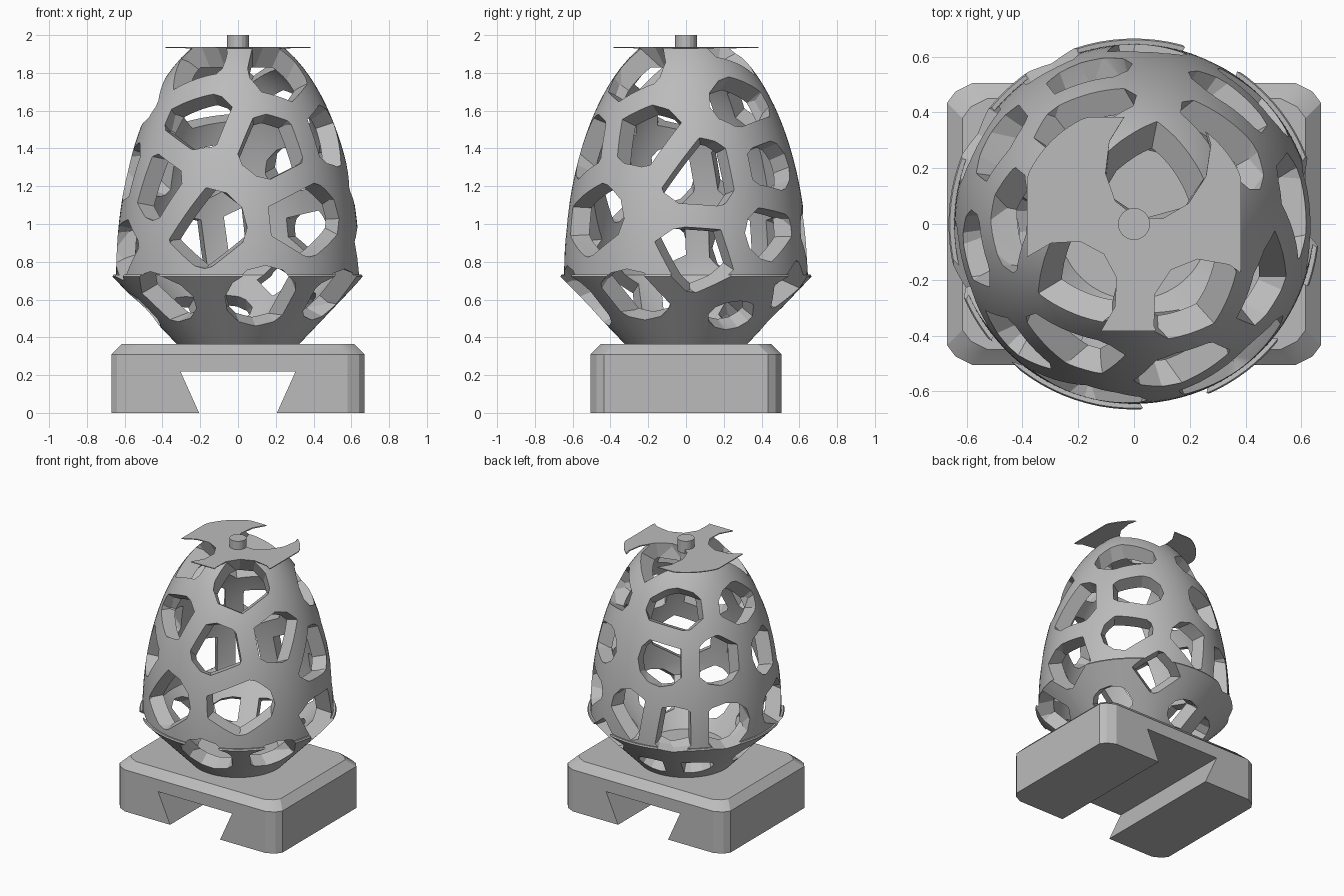
import bpy, bmesh, math
from mathutils import Vector, Matrix

if "Cube" in bpy.data.objects:
    bpy.data.objects.remove(bpy.data.objects["Cube"])

grey = bpy.data.materials.new("light_grey")
grey.diffuse_color = (0.5, 0.5, 0.5, 1)
grey.use_nodes = True
grey.node_tree.nodes["Principled BSDF"].inputs["Base Color"].default_value = grey.diffuse_color


def make(name, bm):
    bmesh.ops.recalc_face_normals(bm, faces=bm.faces)
    me = bpy.data.meshes.new(name)
    bm.to_mesh(me)
    bm.free()
    ob = bpy.data.objects.new(name, me)
    me.materials.append(grey)
    bpy.context.collection.objects.link(ob)
    return ob


def carve(ob, cutter):
    mod = ob.modifiers.new("cut", 'BOOLEAN')
    mod.operation, mod.solver, mod.object = 'DIFFERENCE', 'EXACT', cutter
    cutter.hide_render = True
    bpy.ops.object.select_all(action='DESELECT')
    bpy.context.view_layer.objects.active = ob
    ob.select_set(True)
    bpy.ops.object.modifier_apply(modifier=mod.name)
    bpy.data.objects.remove(cutter)
    bpy.ops.object.shade_smooth_by_angle(angle=math.radians(22))


def stack(bm, rings):
    """Skin a list of equal-length point rings and cap both ends."""
    loops = [[bm.verts.new(p) for p in r] for r in rings]
    for a, b in zip(loops, loops[1:]):
        for i in range(len(a)):
            j = (i + 1) % len(a)
            bm.faces.new((a[i], a[j], b[j], b[i]))
    bm.faces.new(loops[0][::-1])
    bm.faces.new(loops[-1])


def lathe(name, prof):
    """Spin an (r, z) profile about the z axis."""
    bm = bmesh.new()
    vs = [bm.verts.new((r, 0, z)) for r, z in prof]
    es = [bm.edges.new(p) for p in zip(vs, vs[1:])]
    bmesh.ops.spin(bm, geom=vs + es, cent=(0, 0, 0), axis=(0, 0, 1),
                   angle=math.tau, steps=96)
    bmesh.ops.remove_doubles(bm, verts=bm.verts, dist=1e-4)
    return make(name, bm)


# Base block: clipped corners, chamfered top, dovetail slot along y
def base_ring(z, inset):
    q = [(0.67, 0.435), (0.64, 0.475), (0.58, 0.505)]
    q = [(x - inset, y - inset) for x, y in q]
    half = q + [(-x, y) for x, y in q[::-1]]
    return [(x, y, z) for x, y in half + [(-x, -y) for x, y in half]]


bm = bmesh.new()
stack(bm, [base_ring(0, 0), base_ring(0.31, 0), base_ring(0.365, 0.055)])
base = make("base", bm)
bm = bmesh.new()
slot = [(-0.197, -0.02), (0.197, -0.02), (0.305, 0.22), (-0.305, 0.22)]
stack(bm, [[(x, y, z) for x, z in slot] for y in (-0.7, 0.7)])
carve(base, make("slot_cutter", bm))


# Hollow egg: cone below, ellipse above, thin flange on top
def radius(z):
    if z < 0.73:
        return 0.32 + (z - 0.365) * 0.92
    return 0.645 * math.sqrt(1 - ((z - 0.73) / 1.30) ** 2)


N = 24
outer = [(0, 0.36), (0.32, 0.36), (0.665, 0.722), (0.66, 0.732), (0.645, 0.73)]
outer += [(radius(z), z) for z in (0.73 + 1.2 * i / N for i in range(1, N + 1))]
outer += [(0.42, 1.932), (0.42, 1.938), (0, 1.938)]
inner = [(0, 0.45), (0.27, 0.45), (0.54, 0.73)]
inner += [(0.545 * math.sqrt(1 - (i / N * 0.93) ** 2), 0.73 + 1.18 * 0.93 * i / N)
          for i in range(1, N + 1)] + [(0, 0.73 + 1.18 * 0.93)]
egg = lathe("egg_shell", outer)
for v in egg.data.vertices:          # flange sides trimmed flat
    if v.co.z > 1.931:
        v.co.x = max(-0.384, min(0.384, v.co.x))
        v.co.y = max(-0.384, min(0.384, v.co.y))
carve(egg, lathe("cavity_cutter", inner))

# Openings: angle, height, half width, half height
holes = [
    (254, 0.98, .22, .21), (306, 1.03, .24, .20), (289, 1.41, .19, .18),
    (245, 1.55, .21, .16), (224, 1.20, .17, .18), (336, 1.47, .21, .17),
    (309, 1.81, .19, .19), (225, 1.86, .18, .18), (283, 0.61, .19, .19),
    (224, 0.61, .20, .16), (331, 0.62, .20, .16), (197, 0.86, .20, .18),
    (8, 1.27, .23, .19), (5, 0.81, .25, .18), (42, 1.65, .21, .15),
    (52, 1.31, .18, .14), (46, 0.95, .18, .15), (32, 0.52, .14, .10),
    (65, 0.67, .17, .14), (108, 1.33, .17, .17), (148, 1.33, .17, .17),
    (116, 1.67, .21, .14), (178, 1.65, .19, .14), (190, 1.28, .15, .17),
    (117, 0.87, .19, .16), (150, 0.87, .19, .16), (88, 0.92, .17, .18),
    (130, 0.50, .15, .09), (98, 0.50, .13, .10), (184, 0.55, .15, .12),
    (70, 1.93, .18, .22)]
STRUT = 0.125


def seed(a, z):
    a, r = math.radians(a), radius(z)
    return Vector((r * math.cos(a), r * math.sin(a), z))


# Each cutter is an elliptic prism trimmed midway to its neighbours
seeds = [seed(a, z) for a, z, w, h in holes]
cutters = bpy.data.meshes.new("cutters")
allbm = bmesh.new()
for p, (a, z, w, h) in zip(seeds, holes):
    lift = 1.5 if z > 1.9 else 0.6
    n = Vector((p.x, p.y, lift * (z - 1.0))).normalized()
    side = Vector((0, 0, 1)).cross(n).normalized()
    up = n.cross(side)
    bm = bmesh.new()
    bmesh.ops.create_cone(bm, cap_ends=True, segments=12, radius1=0.92,
                          radius2=1.12, depth=0.46)
    frame = Matrix((side * w, up * h, n)).transposed().to_4x4()
    bm.transform(Matrix.Translation(p) @ frame)
    for q in seeds:
        d = q - p
        if 0 < d.length < 0.9:
            d.normalize()
            cut = bmesh.ops.bisect_plane(
                bm, geom=bm.verts[:] + bm.edges[:] + bm.faces[:],
                plane_co=(p + q) / 2 - d * STRUT / 2, plane_no=d, clear_outer=True)
            rim = [e for e in cut["geom_cut"] if isinstance(e, bmesh.types.BMEdge)]
            if rim:
                bmesh.ops.contextual_create(bm, geom=rim)
    bmesh.ops.recalc_face_normals(bm, faces=bm.faces)
    bm.to_mesh(cutters)
    bm.free()
    allbm.from_mesh(cutters)
bpy.data.meshes.remove(cutters)
carve(egg, make("hole_cutters", allbm))

# Peg on the crown
bm = bmesh.new()
bmesh.ops.create_cone(bm, cap_ends=True, segments=16, radius1=0.058, radius2=0.058,
                      depth=0.09, matrix=Matrix.Translation((0, 0, 1.955)))
make("top_peg", bm)
